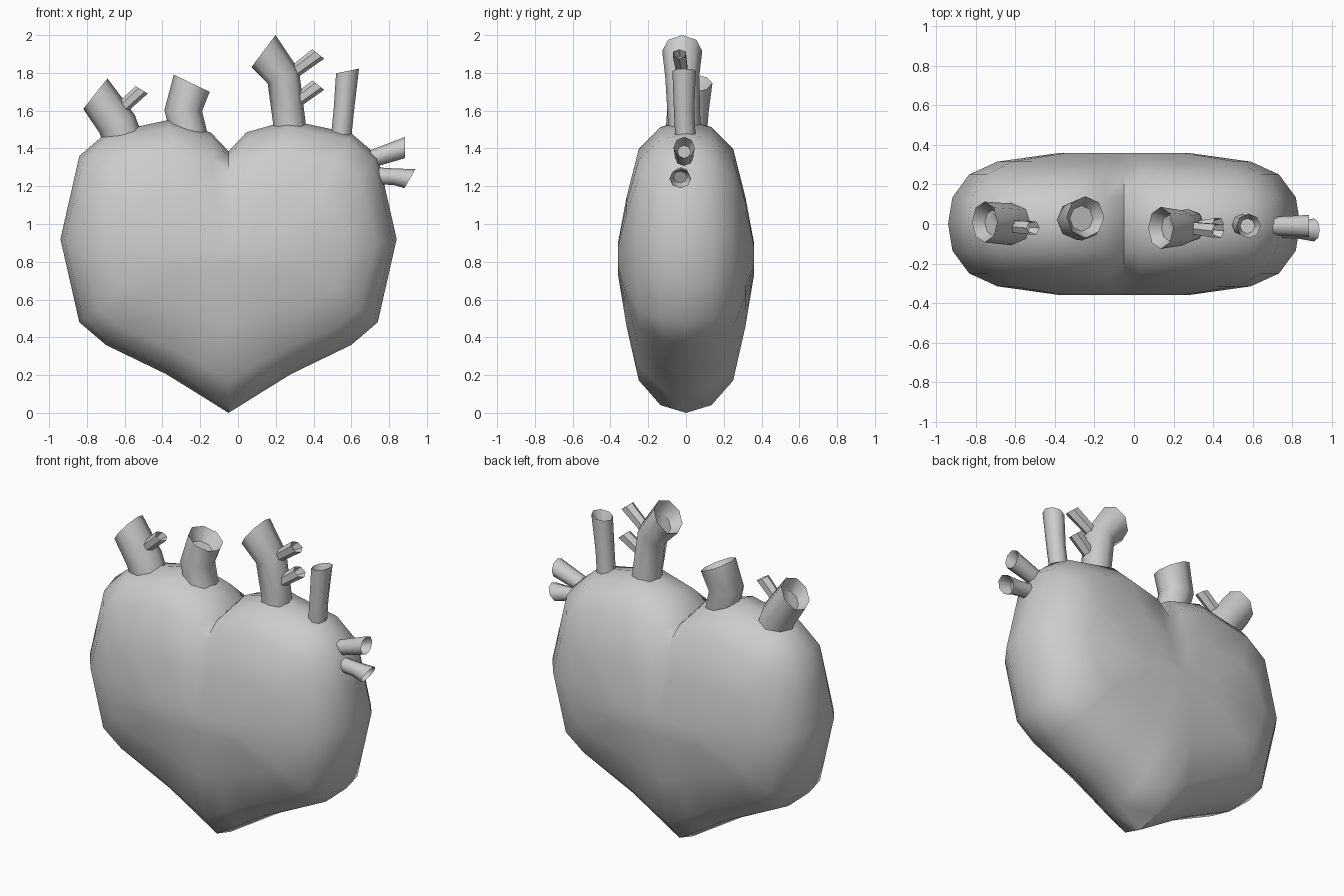
import bpy, bmesh, math
from mathutils import Vector

if "Cube" in bpy.data.objects:
    bpy.data.objects.remove(bpy.data.objects["Cube"])


def finish(name, bm, angle):
    bmesh.ops.recalc_face_normals(bm, faces=bm.faces)
    me = bpy.data.meshes.new(name)
    bm.to_mesh(me)
    bm.free()
    ob = bpy.data.objects.new(name, me)
    bpy.context.collection.objects.link(ob)
    bpy.ops.object.select_all(action='DESELECT')
    ob.select_set(True)
    bpy.context.view_layer.objects.active = ob
    bpy.ops.object.shade_smooth_by_angle(angle=math.radians(angle))
    return ob


def loft(bm, rings):
    vs = [[bm.verts.new(p) for p in r] for r in rings]
    n = len(vs[0])
    for a, b in zip(vs, vs[1:]):
        for i in range(n):
            j = (i + 1) % n
            bm.faces.new((a[i], a[j], b[j], b[i]))
    bm.faces.new(vs[0])
    bm.faces.new(vs[-1])


# Heart body: half outline mirrored, then layered front to back
CX, CZ = -0.05, 0.82
half = [(0, 1.385), (0.095, 1.485), (0.32, 1.55), (0.65, 1.48), (0.79, 1.36),
        (0.84, 1.14), (0.89, 0.92), (0.84, 0.70), (0.79, 0.48), (0.65, 0.36),
        (0.33, 0.205), (0.16, 0.10), (0, 0.0)]
outline = half + [(-x, z) for x, z in half[-2:0:-1]]
layers = [(0.36, 0.36, 0.11), (0.315, 0.72, 0.44), (0.25, 0.88, 0.79),
          (0.135, 0.975, 0.95)]           # depth, width scale, height scale
section = [(-y, a, b) for y, a, b in layers] + [(0, 1, 1)] + layers[::-1]
bm = bmesh.new()
loft(bm, [[(CX + x * sx, y, CZ + (z - CZ) * sz) for x, z in outline]
          for y, sx, sz in section])
finish("heart_body", bm, 50)


# Vessels: swept tubes with a hollowed open end
def tube(name, path, radii, end, sides=8, depth=0.07):
    pts = [Vector(p) for p in path]
    end = Vector((end[0], 0, end[1])).normalized()
    rings = []

    def ring(c, t, r):
        v = t.cross(Vector((0, 1, 0))).normalized()
        u = v.cross(t).normalized()
        return [c + r * (math.cos(a) * v + math.sin(a) * u)
                for a in (2 * math.pi * i / sides for i in range(sides))]

    for i, p in enumerate(pts):
        if i == len(pts) - 1:
            t = end
        elif i == 0:
            t = (pts[1] - p).normalized()
        else:
            t = ((pts[i + 1] - p).normalized() + (p - pts[i - 1]).normalized()).normalized()
        rings.append(ring(p, t, radii[i]))
    back = (pts[-2] - pts[-1]).normalized()
    rings.append(ring(pts[-1] + back * depth, end, radii[-1] * 0.62))
    bm = bmesh.new()
    loft(bm, rings)
    finish(name, bm, 52)


tube("left_vessel", [(-.585, 0, 1.38), (-.64, 0, 1.53), (-.755, .01, 1.69)],
     [.105, .105, .103], (-.78, .62))
tube("left_vessel_branch", [(-.64, -.01, 1.59), (-.51, -.02, 1.71)],
     [.033, .038], (.5, .86), 6, .05)
tube("inner_left_vessel", [(-.24, .01, 1.40), (-.29, .02, 1.60), (-.245, .035, 1.745)],
     [.095, .1, .105], (.43, .9))
tube("main_vessel", [(.277, -.01, 1.42), (.27, -.01, 1.55), (.24, -.02, 1.78), (.135, -.02, 1.915)],
     [.088, .086, .09, .106], (-.8, .6))
for i, z in enumerate((1.80, 1.635)):
    tube(f"main_vessel_branch_{i + 1}", [(.29, -.02, z), (.425, -.035 + .03 * i, z + .1)],
         [.034, .04], (.62, .78), 6, .05)
tube("right_vessel", [(.54, 0, 1.40), (.56, -.01, 1.60), (.58, -.01, 1.81)],
     [.054, .054, .062], (-.2, .98))
tube("side_vessel_upper", [(.62, -.01, 1.315), (.885, -.01, 1.405)],
     [.042, .056], (1, 0))
tube("side_vessel_lower", [(.65, -.02, 1.26), (.83, -.03, 1.25), (.91, -.03, 1.24)],
     [.045, .044, .058], (.87, -.5))
